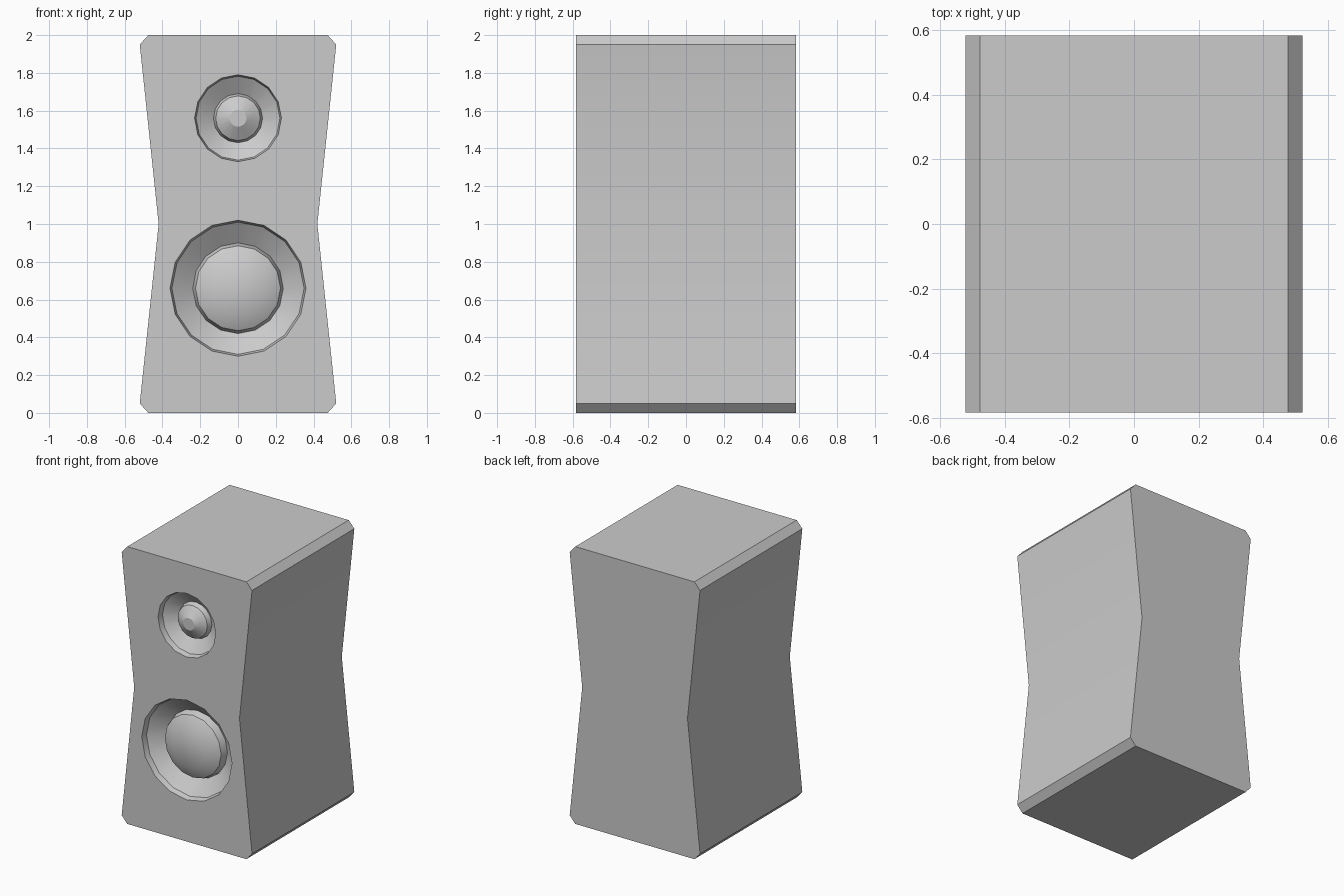
import bpy, bmesh
from math import sin, cos, tau, radians

if "Cube" in bpy.data.objects:
    bpy.data.objects.remove(bpy.data.objects["Cube"], do_unlink=True)

FRONT, BACK, SIDES = -0.583, 0.583, 16

grey = bpy.data.materials.new("light grey")
grey.use_nodes = True
grey.diffuse_color = (0.6, 0.6, 0.6, 1)
grey.node_tree.nodes["Principled BSDF"].inputs["Base Color"].default_value = (0.6, 0.6, 0.6, 1)

# Driver profiles from lip to dust cap: (radius, depth behind the front)
drivers = {
    "woofer": (0.66, [(0.36, 0), (0.35, 0.04), (0.24, 0.12), (0.225, 0.07), (0.135, 0.02)]),
    "tweeter": (1.56, [(0.23, 0), (0.222, 0.04), (0.13, 0.10), (0.118, 0.065), (0.045, 0.02)]),
}


def ring(bm, radius, y, z):
    return [bm.verts.new((radius * sin(tau * i / SIDES), y, z + radius * cos(tau * i / SIDES)))
            for i in range(SIDES)]


def loop_edges(bm, verts):
    return [bm.edges.new((a, b)) for a, b in zip(verts, verts[1:] + verts[:1])]


def finish(bm, name):
    mesh = bpy.data.meshes.new(name)
    bm.to_mesh(mesh)
    bm.free()
    mesh.materials.append(grey)
    obj = bpy.data.objects.new(name, mesh)
    bpy.context.collection.objects.link(obj)
    bpy.ops.object.select_all(action='DESELECT')
    obj.select_set(True)
    bpy.context.view_layer.objects.active = obj
    bpy.ops.object.shade_smooth_by_angle(angle=radians(30))


# Cabinet: waisted outline with chamfered corners, open where the drivers sit
half = [(0.475, 0), (0.52, 0.05), (0.42, 1), (0.52, 1.95), (0.475, 2)]
outline = half + [(-x, z) for x, z in reversed(half)]
bm = bmesh.new()
front = [bm.verts.new((x, FRONT, z)) for x, z in outline]
back = [bm.verts.new((x, BACK, z)) for x, z in outline]
edges = loop_edges(bm, front)
for z, profile in drivers.values():
    edges += loop_edges(bm, ring(bm, profile[0][0], FRONT, z))
bmesh.ops.triangle_fill(bm, edges=edges, use_beauty=True, normal=(0, -1, 0))
for i in range(len(front)):
    j = (i + 1) % len(front)
    bm.faces.new((front[i], back[i], back[j], front[j]))
bm.faces.new(back)
bmesh.ops.recalc_face_normals(bm, faces=bm.faces)
finish(bm, "cabinet")

# Drivers: lip, cone and dust cap turned from one profile
for name, (z, profile) in drivers.items():
    bm = bmesh.new()
    rings = [ring(bm, r, FRONT + d, z) for r, d in profile]
    for a, b in zip(rings, rings[1:]):
        for i in range(SIDES):
            j = (i + 1) % SIDES
            bm.faces.new((a[i], a[j], b[j], b[i]))
    bm.faces.new(rings[-1])
    bm.normal_update()
    bmesh.ops.reverse_faces(bm, faces=[f for f in bm.faces if f.normal.y > 0])
    finish(bm, name)
